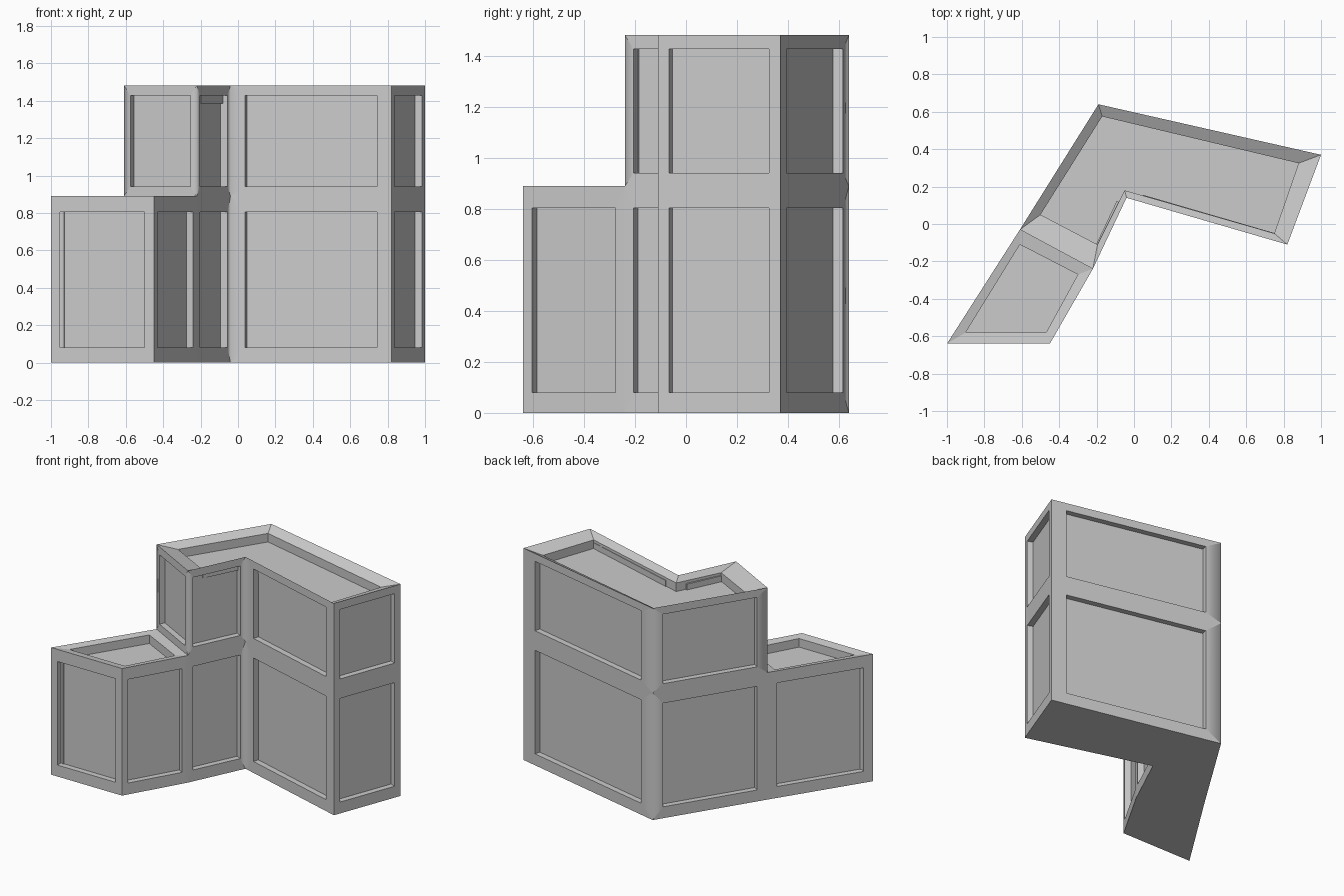
import bpy, bmesh
from mathutils import Vector

if "Cube" in bpy.data.objects:
    bpy.data.objects.remove(bpy.data.objects["Cube"])

# Plan corners of the bent building
A, B, C, D = (-1, -.64), (-.45, -.64), (-.22, -.24), (-.04, .14)
E, F, G, H = (.82, -.11), (1, .37), (-.19, .64), (-.61, -.03)
SOFT = (D, G, C, H)      # corners shaded softly
DEPTH = .04              # wall panel recess
MARGIN = .09             # panel side margin as a fraction of wall width


def face(bm, pts):
    bm.faces.new([bm.verts.new(p) for p in pts])


def recessed(bm, outer, inner, drop):
    """Frame from outer to inner loop, then a sunken panel."""
    sunk = [p + drop for p in inner]
    n = len(outer)
    for lo, hi in ((outer, inner), (inner, sunk)):
        for i in range(n):
            j = (i + 1) % n
            face(bm, (lo[i], lo[j], hi[j], hi[i]))
    face(bm, sunk)


def wall(bm, p, q, z0, z1, pz0, pz1):
    p, q = Vector((*p, 0)), Vector((*q, 0))
    d = q - p
    inward = Vector((-d.y, d.x, 0)).normalized()
    a, b = p + d * MARGIN, q - d * MARGIN
    up = Vector((0, 0, 1))
    recessed(bm, [p + up * z0, q + up * z0, q + up * z1, p + up * z1],
             [a + up * pz0, b + up * pz0, b + up * pz1, a + up * pz1],
             inward * DEPTH)


def roof(bm, outer, inner, z, rim_z, floor_z):
    recessed(bm, [Vector((*p, z)) for p in outer],
             [Vector((*p, rim_z)) for p in inner], Vector((0, 0, floor_z - rim_z)))


def finish(bm, name):
    bmesh.ops.remove_doubles(bm, verts=bm.verts, dist=.0005)
    for f in bm.faces:
        f.smooth = True
    for e in bm.edges:
        u, v = (w.co for w in e.verts)
        soft = (u - v).xy.length < .001 and any(
            (u.xy - Vector(s)).length < .001 for s in SOFT)
        e.smooth = soft
    me = bpy.data.meshes.new(name)
    bm.to_mesh(me)
    bm.free()
    bpy.context.collection.objects.link(bpy.data.objects.new(name, me))


# Ground storey: all outer walls, base and the low wing's roof
bm = bmesh.new()
ring = [A, B, C, D, E, F, G, H]
for p, q in zip(ring, ring[1:] + ring[:1]):
    wall(bm, p, q, 0, .89, .08, .805)
face(bm, [(*p, 0) for p in reversed(ring)])
roof(bm, [A, B, C, H], [(-.90, -.58), (-.47, -.58), (-.30, -.27), (-.61, -.11)],
     .89, .88, .82)
finish(bm, "ground_storey")

# Upper storey: walls and the sunken roof with its sloped rim
bm = bmesh.new()
ring = [H, C, D, E, F, G]
for p, q in zip(ring, ring[1:] + ring[:1]):
    wall(bm, p, q, .89, 1.483, .942, 1.428)
roof(bm, ring, [(-.50, .05), (-.195, -.11), (-.05, .18), (.75, -.05), (.88, .325),
                (-.17, .575)], 1.483, 1.447, 1.387)
finish(bm, "upper_storey")
